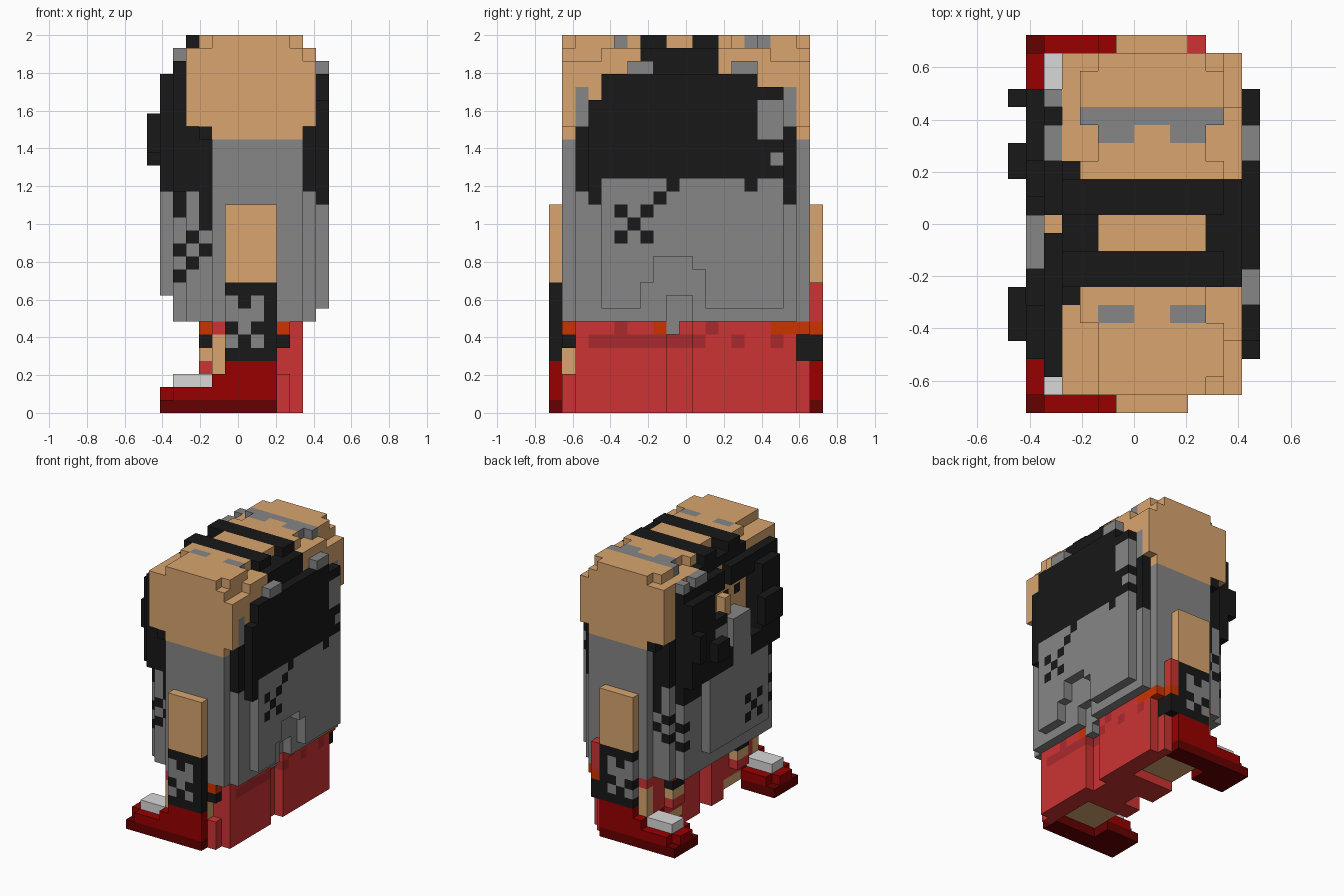
import bpy
import bmesh
from mathutils import Vector

cube = bpy.data.objects.get("Cube")
if cube:
    bpy.data.objects.remove(cube, do_unlink=True)

# Block grid: the whole figure is an arrangement of equal cubes
WIDE, DEEP, TALL = 14, 21, 29
UNIT = 2 / TALL

PALETTE = {
    "skin brown": "d9a56f", "hair black": "181818", "shirt grey": "868686",
    "trouser red": "cc3333", "shadow red": "a92a2d", "boot red": "990000",
    "sole maroon": "660000", "belt orange": "cc3300", "toe silver": "d8d8d8",
}


def linear(value):
    return value / 12.92 if value <= 0.04 else ((value + 0.055) / 1.055) ** 2.4


def make_material(name, code):
    mat = bpy.data.materials.new(name)
    mat.use_nodes = True
    rgb = [linear(channel / 255) for channel in bytes.fromhex(code)]
    mat.diffuse_color = (*rgb, 1)
    shader = mat.node_tree.nodes["Principled BSDF"]
    shader.inputs["Base Color"].default_value = (*rgb, 1)
    return mat


materials = {name: make_material(name, code) for name, code in PALETTE.items()}
BROWN, BLACK, GREY, RED, SHADOW, BOOT, SOLE, ORANGE, SILVER = PALETTE
DIAGONALS = ((0, 0), (1, 1), (1, -1), (-1, 1), (-1, -1))
blocks = {}


def fill(part, colour, xs, ys, zs, both=False):
    """Fill a box of blocks, optionally repeated on the opposite side."""
    for x in range(*xs):
        for y in range(*ys):
            for z in range(*zs):
                blocks[x, y, z] = (part, colour)
                if both:
                    blocks[x, DEEP - 1 - y, z] = (part, colour)


def carve(xs, ys, zs):
    """Remove a box of blocks."""
    for x in range(*xs):
        for y in range(*ys):
            for z in range(*zs):
                blocks.pop((x, y, z), None)


def paint(colour, cells):
    """Recolour existing blocks."""
    for cell in cells:
        if cell in blocks:
            blocks[cell] = (blocks[cell][0], colour)


# Shirt: layered rounded slab
fill("shirt", GREY, (5, 12), (1, 20), (7, 21))
fill("shirt", GREY, (3, 13), (2, 19), (7, 17))
fill("shirt", GREY, (2, 13), (3, 18), (7, 17))
fill("shirt", GREY, (13, 14), (4, 18), (8, 18))
fill("shirt", GREY, (1, 2), (5, 15), (9, 17))

# Arched notch at the back hem
for ys, top in (((7, 8), 10), ((8, 11), 12), ((11, 12), 11)):
    carve((13, 14), ys, (8, top))
carve((12, 13), (9, 11), (7, 9))

# Head: wide block with a stepped crown
fill("head", BROWN, (4, 12), (1, 20), (21, 29))
fill("head", BROWN, (3, 13), (1, 20), (22, 28))
for ys in ((1, 2), (5, 7), (14, 16), (19, 20)):
    carve((11, 12), ys, (28, 29))
for ys in ((1, 5), (14, 16), (19, 20)):
    carve((4, 5), ys, (28, 29))
for ys in ((1, 4), (17, 20)):
    carve((12, 13), ys, (27, 28))

# Grey brow patches on the crown
fill("brow_patches", GREY, (4, 12), (16, 17), (28, 29))
for x in (5, 9):
    fill("brow_patches", GREY, (x, x + 2), (15, 16), (28, 29))
    fill("brow_patches", GREY, (x, x + 2), (5, 6), (28, 29))

# Hair at the back
fill("back_hair", BLACK, (12, 13), (2, 19), (17, 22))
fill("back_hair", GREY, (12, 13), (2, 3), (22, 25), True)
fill("back_hair", BLACK, (12, 14), (4, 18), (18, 26))
fill("back_hair", BLACK, (12, 14), (3, 4), (16, 24))
fill("back_hair", BLACK, (12, 13), (18, 19), (16, 17))
fill("back_hair", BLACK, (11, 13), (7, 13), (26, 28))
fill("back_hair", GREY, (13, 14), (6, 8), (26, 27))
fill("back_hair", GREY, (13, 14), (14, 16), (26, 27))
carve((13, 14), (16, 18), (25, 26))
paint(BROWN, [(12, y, 25) for y in (16, 17)])
paint(GREY, [(13, y, z) for y in (16, 17) for z in (21, 22, 23)])
paint(GREY, [(13, 17, 19)])

# Hair tips and cross-shaped mark on the shirt back
paint(BLACK, [(13, 9, 17), (13, 15, 17), (13, 8, 16)])
paint(BLACK, [(13, 6 + a, 14 + b) for a, b in DIAGONALS])

# Two bands across the crown
for y in (7, 11):
    fill("crown_bands", BLACK, (3, 12), (y, y + 2), (27, 29))
fill("crown_bands", BLACK, (3, 5), (9, 11), (27, 28))
fill("crown_bands", BROWN, (5, 11), (9, 11), (28, 29))
fill("crown_bands", BLACK, (11, 12), (9, 11), (27, 28))
carve((3, 5), (9, 11), (28, 29))
carve((11, 12), (9, 11), (28, 29))
paint(BLACK, [(3, y, 27) for y in (6, 13)])

# Side locks and hair around the face
fill("side_locks", BLACK, (4, 5), (2, 19), (14, 22))
fill("side_locks", BLACK, (4, 5), (1, 2), (21, 22), True)
fill("side_locks", BLACK, (3, 4), (2, 19), (17, 22))
fill("face_hair", BLACK, (2, 3), (2, 18), (17, 27))
fill("face_hair", BLACK, (2, 3), (3, 6), (15, 17), True)
fill("face_hair", BLACK, (1, 2), (3, 18), (17, 26))
for ys, zs in (((4, 7), (20, 23)), ((13, 15), (19, 21)), ((17, 18), (20, 23))):
    fill("face_hair", BLACK, (0, 1), ys, zs)
fill("face_hair", GREY, (2, 3), (17, 18), (27, 28))
fill("face_hair", GREY, (2, 3), (14, 16), (27, 28))

# Face opening, eyes, nose and beard
carve((1, 3), (6, 14), (17, 25))
carve((1, 2), (6, 14), (25, 26))
carve((2, 3), (10, 11), (25, 27))
fill("face", BROWN, (3, 4), (6, 14), (17, 26))
paint(BLACK, [(3, y, 23) for y in (7, 9, 12)])
fill("nose", BROWN, (2, 3), (10, 11), (22, 24))
fill("beard", BLACK, (1, 3), (6, 14), (17, 19))
fill("beard", GREY, (1, 3), (8, 11), (17, 22))
fill("beard", GREY, (1, 3), (12, 14), (19, 22))
fill("beard", BLACK, (1, 2), (12, 14), (22, 23))

# Marks on shirt front and sides
paint(BLACK, [(1, 7 + a, 11 + b) for a, b in DIAGONALS])
for x, z in ((2, 12), (2, 10), (3, 13), (3, 11), (4, 12)):
    paint(BLACK, [(x, y, z) for y in (2, 3, 17, 18)])

# Trousers: two legs with a recessed middle
fill("trousers", RED, (5, 12), (2, 9), (0, 7), True)
fill("trousers", RED, (5, 12), (11, 12), (0, 7))
fill("trousers", RED, (10, 11), (1, 2), (0, 3), True)
fill("trousers", RED, (10, 11), (19, 20), (0, 6))
fill("trousers", RED, (7, 11), (9, 11), (0, 7))
fill("knees", BROWN, (5, 10), (1, 2), (3, 6), True)
fill("knees", BROWN, (4, 6), (4, 6), (4, 6), True)
fill("knees", RED, (4, 6), (4, 6), (3, 4), True)
paint(SHADOW, [(x, y, 5) for x in (10, 11) for y in (*range(3, 12), 14, 17)])
paint(SHADOW, [(11, y, 6) for y in (5, 12)])

# Belt, pouch and holster
fill("belt", ORANGE, (6, 11), (1, 2), (6, 7), True)
fill("belt", BLACK, (10, 11), (1, 2), (5, 6), True)
fill("belt", BLACK, (4, 5), (4, 6), (5, 6), True)
fill("belt", ORANGE, (4, 5), (4, 6), (6, 7), True)
fill("belt", RED, (5, 6), (1, 2), (6, 7), True)
fill("belt", ORANGE, (10, 12), (17, 20), (6, 7))
fill("belt", ORANGE, (11, 12), (8, 9), (6, 7))
fill("belt", GREY, (11, 12), (9, 10), (6, 7))
fill("holster", BLACK, (10, 11), (19, 21), (4, 6))
fill("holster", ORANGE, (10, 11), (20, 21), (6, 7))
fill("holster", RED, (10, 11), (20, 21), (7, 10))

# Boots with soles, toe caps and recessed undersides
fill("soles", SOLE, (1, 10), (0, 4), (0, 1), True)
fill("boots", BOOT, (2, 10), (0, 4), (1, 2), True)
fill("boots", BOOT, (1, 2), (1, 3), (1, 2), True)
fill("boots", BOOT, (5, 10), (0, 1), (2, 3), True)
fill("boots", BOOT, (6, 10), (0, 1), (3, 4), True)
fill("boots", BOOT, (5, 6), (1, 4), (2, 3), True)
fill("toe_caps", SILVER, (2, 5), (1, 3), (2, 3), True)
fill("boot_linings", BROWN, (5, 10), (2, 7), (1, 2), True)
for ys in ((2, 7), (14, 19)):
    carve((5, 10), ys, (0, 1))

# Arms with patterned gloves
fill("arms", BROWN, (6, 10), (0, 1), (10, 16), True)
fill("gloves", BLACK, (6, 10), (0, 1), (4, 10), True)
for x, z in ((6, 8), (6, 7), (8, 8), (8, 7), (7, 7), (7, 6), (6, 5), (8, 5)):
    paint(GREY, [(x, y, z) for y in (0, DEEP - 1)])


# Turn each part's exposed block sides into a mesh
def build_part(part):
    bm = bmesh.new()
    corners, slots = {}, []

    def corner(p):
        key = tuple(p)
        if key not in corners:
            corners[key] = bm.verts.new(
                ((p[0] - WIDE / 2) * UNIT, (p[1] - DEEP / 2) * UNIT, p[2] * UNIT))
        return corners[key]

    for cell, (owner, colour) in blocks.items():
        if owner != part:
            continue
        if colour not in slots:
            slots.append(colour)
        for axis, step in [(a, s) for a in range(3) for s in (0, 1)]:
            near = list(cell)
            near[axis] += 2 * step - 1
            if tuple(near) in blocks:
                continue
            base, u, v = Vector(cell), Vector(), Vector()
            base[axis] += step
            u[(axis + 1) % 3] = v[(axis + 2) % 3] = 1
            ring = [base, base + u, base + u + v, base + v]
            face = bm.faces.new([corner(p) for p in (ring if step else ring[::-1])])
            face.material_index = slots.index(colour)
    mesh = bpy.data.meshes.new(part)
    bm.to_mesh(mesh)
    bm.free()
    for colour in slots:
        mesh.materials.append(materials[colour])
    bpy.context.collection.objects.link(bpy.data.objects.new(part, mesh))


for part in sorted({owner for owner, _ in blocks.values()}):
    build_part(part)
